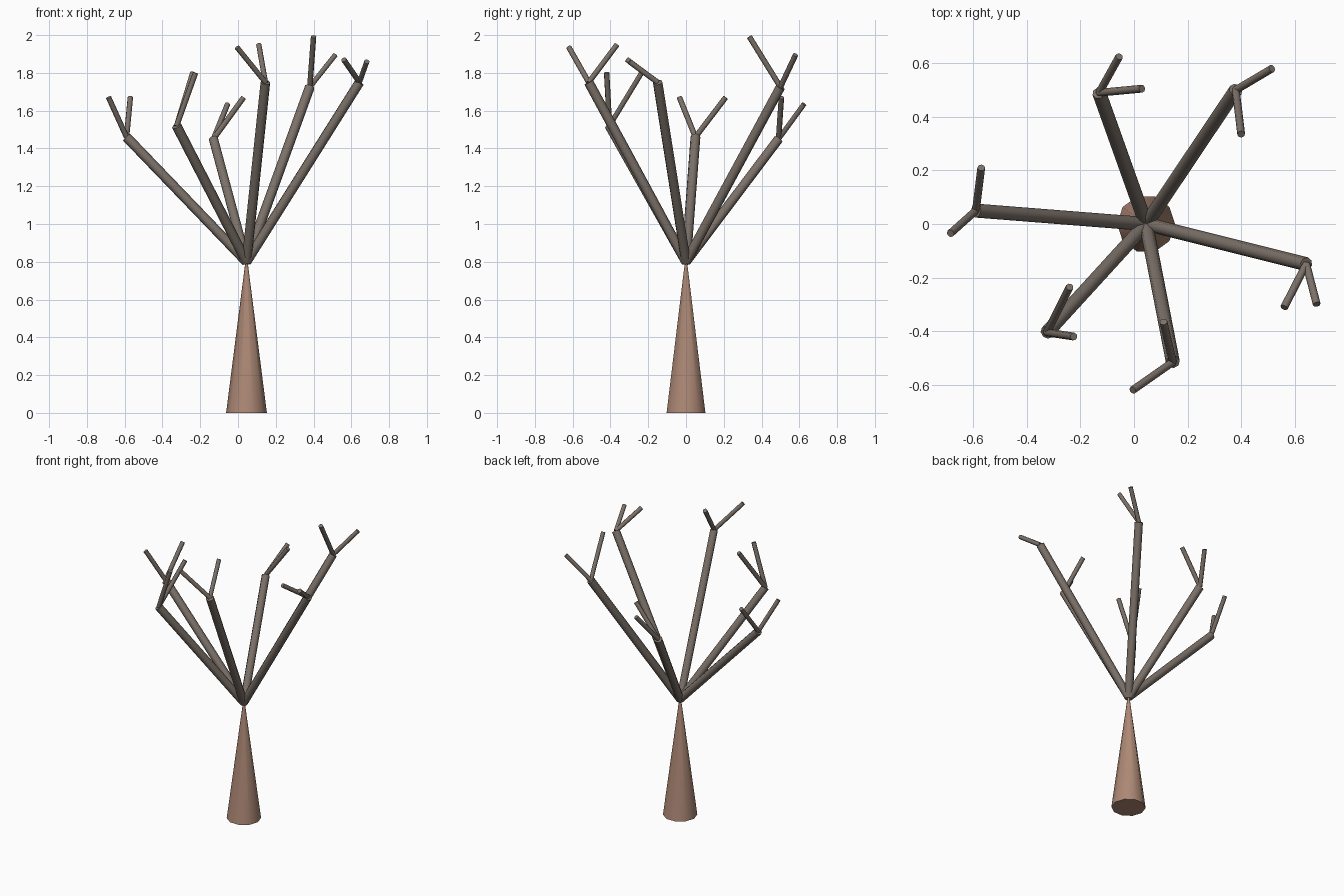
import bpy, math
from mathutils import Vector

if "Cube" in bpy.data.objects:
    bpy.data.objects.remove(bpy.data.objects["Cube"])


def material(name, rgb):
    m = bpy.data.materials.new(name)
    m.diffuse_color = (*rgb, 1)
    m.use_nodes = True
    m.node_tree.nodes["Principled BSDF"].inputs["Base Color"].default_value = m.diffuse_color
    return m


trunk_bark = material("trunk_bark", (0.42, 0.25, 0.18))
branch_bark = material("branch_bark", (0.20, 0.165, 0.14))


def limb(name, start, end, r1, r2, sides, mat):
    """Straight tapered or even rod from start to end."""
    a, b = Vector(start), Vector(end)
    d = b - a
    bpy.ops.mesh.primitive_cone_add(vertices=sides, radius1=r1, radius2=r2,
                                    depth=d.length, location=(a + b) / 2)
    ob = bpy.context.object
    ob.name = name
    ob.rotation_mode = 'QUATERNION'
    ob.rotation_quaternion = d.to_track_quat('Z', 'Y')
    ob.data.materials.append(mat)
    bpy.ops.object.shade_smooth_by_angle(angle=math.radians(50))
    return ob


# Trunk: ten-sided cone narrowing to the fork
FORK = (0.045, 0, 0.8)
trunk = limb("trunk", (0.045, 0, 0), FORK, 0.108, 0.006, 10, trunk_bark)
trunk.rotation_mode = 'XYZ'
trunk.rotation_euler = (0, 0, math.radians(18))

# Each branch: tip, then the tips of its two twigs
branches = [
    ((-0.59, 0.05, 1.46), (-0.57, 0.21, 1.67), (-0.685, -0.035, 1.67)),
    ((-0.13, 0.49, 1.45), (-0.055, 0.625, 1.635), (0.03, 0.505, 1.67)),
    ((0.38, 0.50, 1.725), (0.515, 0.58, 1.895), (0.40, 0.335, 1.992)),
    ((0.643, -0.15, 1.75), (0.56, -0.312, 1.87), (0.682, -0.30, 1.86)),
    ((0.145, -0.515, 1.75), (-0.005, -0.62, 1.935), (0.11, -0.365, 1.95)),
    ((-0.325, -0.405, 1.52), (-0.24, -0.235, 1.80), (-0.225, -0.42, 1.80)),
]
for i, (tip, *twigs) in enumerate(branches, 1):
    limb(f"branch_{i}", FORK, tip, 0.026, 0.026, 8, branch_bark)
    for j, end in enumerate(twigs, 1):
        limb(f"twig_{i}_{j}", tip, end, 0.0145, 0.0145, 8, branch_bark)
